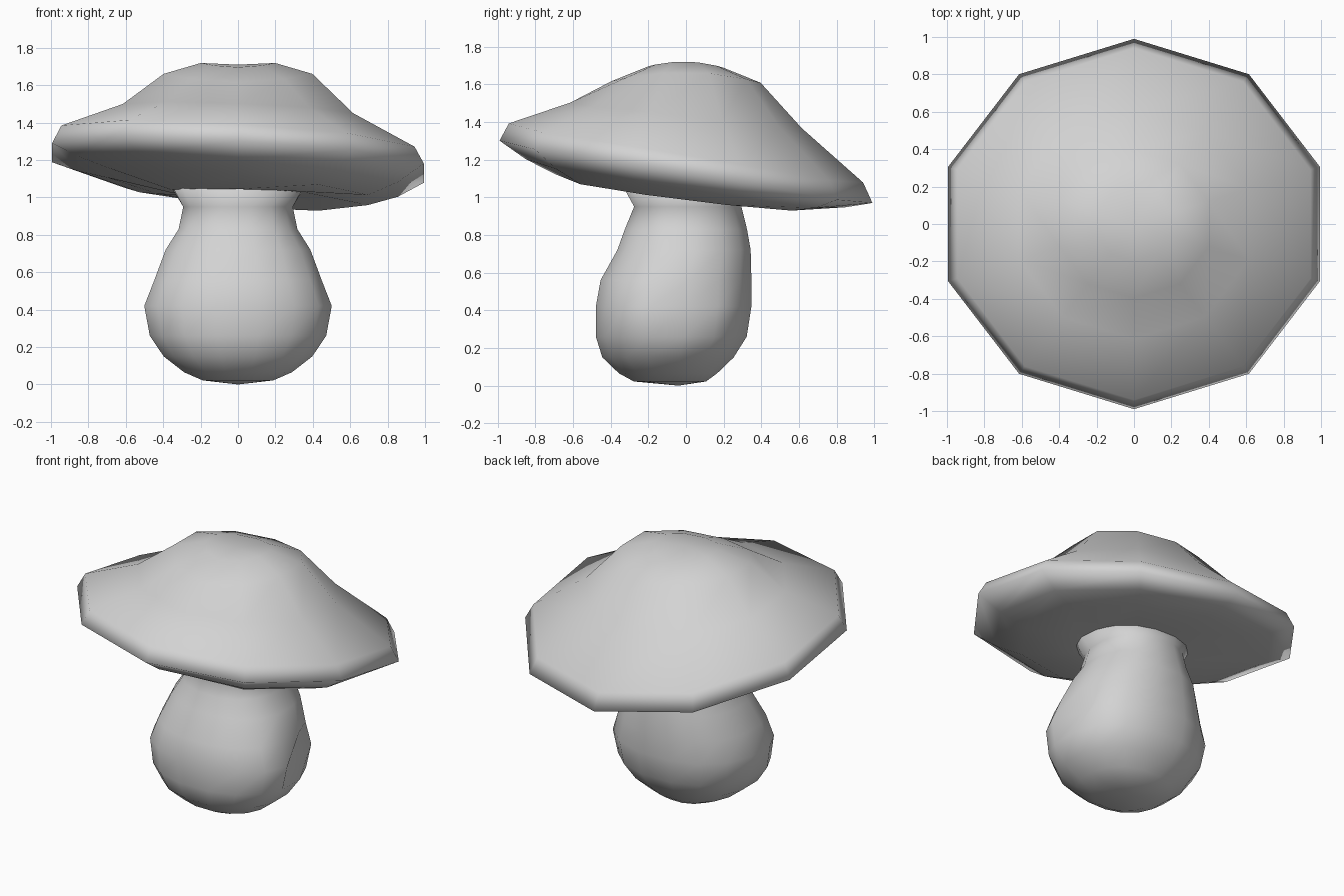
import bpy, bmesh, math

cube = bpy.data.objects.get("Cube")
if cube:
    bpy.data.objects.remove(cube, do_unlink=True)

# One plain grey for the whole mushroom
grey = bpy.data.materials.new("plain grey")
grey.use_nodes = True
grey.diffuse_color = (0.65, 0.65, 0.65, 1)
grey.node_tree.nodes["Principled BSDF"].inputs["Base Color"].default_value = (0.65, 0.65, 0.65, 1)


def loft(name, rings, start, end):
    """Skin equal rings of points and close both ends to a tip point."""
    bm = bmesh.new()
    loops = [[bm.verts.new(p) for p in ring] for ring in rings]
    n = len(loops[0])
    for a, b in zip(loops, loops[1:]):
        for i in range(n):
            j = (i + 1) % n
            bm.faces.new((a[i], a[j], b[j], b[i]))
    for loop, tip in ((loops[0], start), (loops[-1], end)):
        v = bm.verts.new(tip)
        for i in range(n):
            bm.faces.new((loop[i], loop[(i + 1) % n], v))
    bmesh.ops.recalc_face_normals(bm, faces=bm.faces)
    mesh = bpy.data.meshes.new(name)
    bm.to_mesh(mesh)
    bm.free()
    mesh.materials.append(grey)
    mesh.shade_smooth()
    obj = bpy.data.objects.new(name, mesh)
    bpy.context.collection.objects.link(obj)
    return obj


# Cap: ten-sided, tilted back and to its left, sides bent up a little;
# rows are (radius, height, y slope, x slope, side bend)
cap_rows = [
    (0.36, 1.020, 0.07, 0.02, 0.05),
    (0.70, 1.035, 0.125, 0.105, 0.05),
    (0.86, 1.075, 0.15, 0.08, 0.05),
    (1.00, 1.135, 0.167, 0.055, 0.05),
    (0.95, 1.235, 0.167, 0.06, 0.05),
    (0.62, 1.435, 0.11, 0.04, 0.05),
    (0.40, 1.612, 0.01, 0.00, 0.30),
    (0.20, 1.692, 0.02, 0.00, 0.65),
]


def cap_ring(r, z, slope_y, slope_x, bend):
    ring = []
    for i in range(10):
        a = math.pi / 2 + i * math.tau / 10
        x, y = 1.045 * r * math.cos(a), 0.99 * r * math.sin(a)
        ring.append((x, y, z - slope_y * y - slope_x * x + bend * x * x))
    return ring


loft("mushroom_cap", [cap_ring(*row) for row in cap_rows], (0, 0, 1.04), (0, -0.02, 1.71))

# Stem: bulb with a narrow neck; rows are (height, half width, front y, back y)
stem_rows = [
    (0.022, 0.19, -0.28, 0.11),
    (0.065, 0.29, -0.36, 0.17),
    (0.15, 0.40, -0.45, 0.26),
    (0.26, 0.475, -0.485, 0.33),
    (0.42, 0.505, -0.485, 0.355),
    (0.56, 0.45, -0.46, 0.355),
    (0.72, 0.39, -0.37, 0.35),
    (0.83, 0.32, -0.33, 0.33),
    (0.95, 0.295, -0.28, 0.30),
    (1.035, 0.345, -0.34, 0.31),
]


def squarish(t):
    return math.copysign(abs(t) ** 0.9, t)


def stem_ring(z, half_width, front, back):
    # widest a little in front of the middle
    wide = front + 0.46 * (back - front)
    lean = 0.07 if z > 1 else 0
    ring = []
    for i in range(16):
        a = (i + 0.5) * math.tau / 16
        s = squarish(math.sin(a))
        x = half_width * 1.01 * squarish(math.cos(a))
        y = wide + s * ((back - wide) if s > 0 else (wide - front))
        # small dent in the bulb's left side
        if i == 0 and 0.4 < z < 0.45:
            x -= 0.09
        ring.append((x, y, z - lean * y))
    return ring


loft("mushroom_stem", [stem_ring(*row) for row in stem_rows], (0, -0.04, 0), (0, 0, 1.09))
